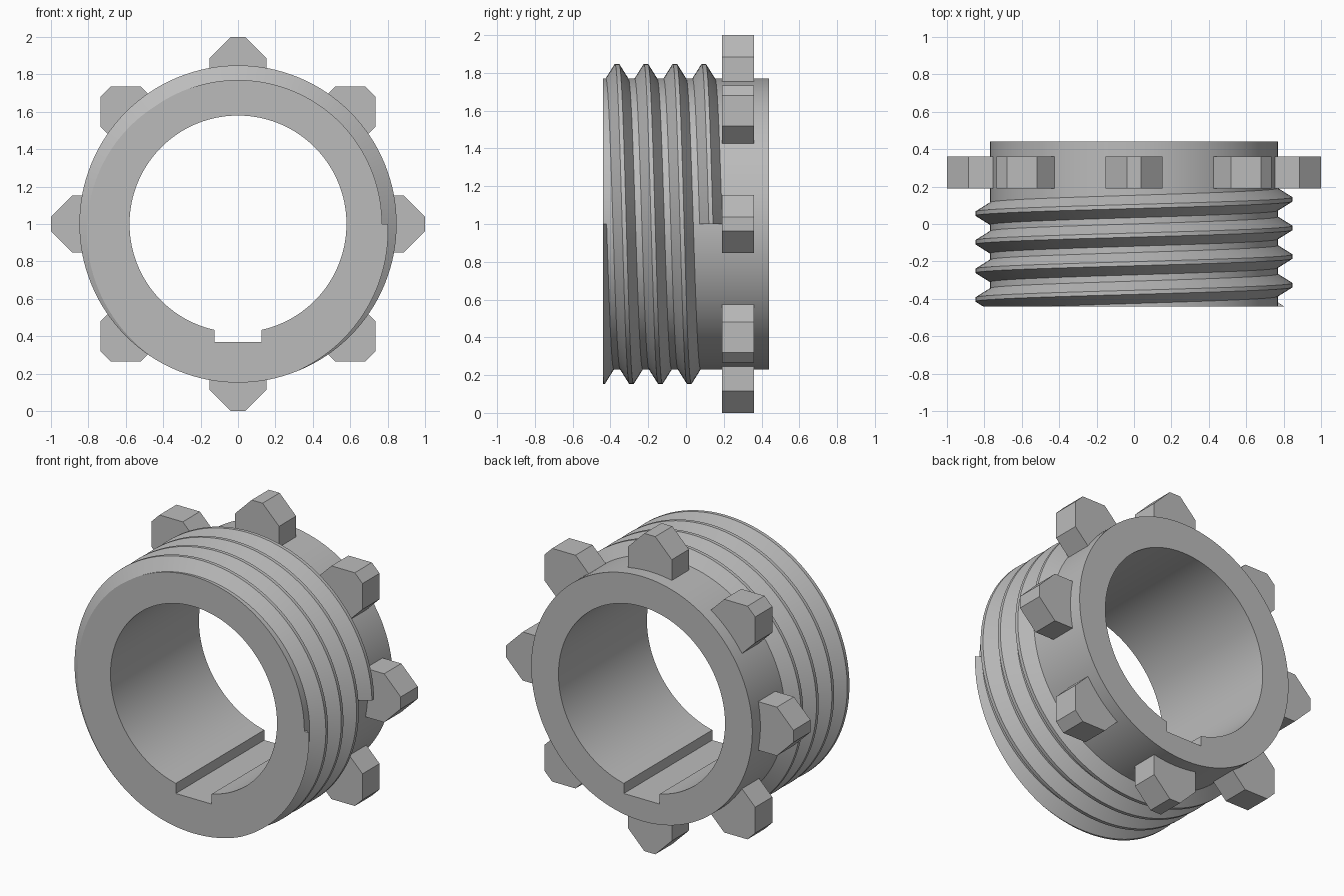
import bpy, bmesh
from math import sin, cos, pi, tau, asin, radians

if "Cube" in bpy.data.objects:
    bpy.data.objects.remove(bpy.data.objects["Cube"], do_unlink=True)

SEG = 128                  # facets per turn
R_BODY, R_BORE, R_CREST = 0.77, 0.58, 0.848
HALF = 0.44                # half the body length
CZ = 1.0                   # height of the axis

grey = bpy.data.materials.new("plain_grey")
grey.use_nodes = True
grey.diffuse_color = (0.5, 0.5, 0.5, 1)
grey.node_tree.nodes["Principled BSDF"].inputs["Base Color"].default_value = (0.5, 0.5, 0.5, 1)


def finish(name, bm):
    """Turn a bmesh into a smooth-shaded object with sharp edges kept."""
    bmesh.ops.recalc_face_normals(bm, faces=bm.faces)
    mesh = bpy.data.meshes.new(name)
    bm.to_mesh(mesh)
    bm.free()
    mesh.materials.append(grey)
    obj = bpy.data.objects.new(name, mesh)
    bpy.context.collection.objects.link(obj)
    bpy.ops.object.select_all(action="DESELECT")
    obj.select_set(True)
    bpy.context.view_layer.objects.active = obj
    bpy.ops.object.shade_smooth_by_angle(angle=radians(20))
    return obj


def prism(name, loops, y0, y1):
    """Extrude closed outlines in the x-z plane (later ones are holes) along y."""
    bm = bmesh.new()
    for loop in loops:
        vs = [bm.verts.new((x, y0, z + CZ)) for x, z in loop]
        for a, b in zip(vs, vs[1:] + vs[:1]):
            bm.edges.new((a, b))
    bmesh.ops.triangle_fill(bm, edges=bm.edges[:], use_beauty=True, normal=(0, -1, 0))
    res = bmesh.ops.extrude_face_region(bm, geom=bm.faces[:], use_keep_orig=True)
    top = [g for g in res["geom"] if isinstance(g, bmesh.types.BMVert)]
    bmesh.ops.translate(bm, verts=top, vec=(0, y1 - y0, 0))
    return finish(name, bm)


def arc(r, a0, a1, n):
    return [(r * cos(a0 + (a1 - a0) * i / n), r * sin(a0 + (a1 - a0) * i / n)) for i in range(n + 1)]


# Sleeve body with a keyed bore
KEY = 0.125
gap = asin(KEY / R_BORE)
outer = arc(R_BODY, 0, tau, SEG)[:-1]
bore = arc(R_BORE, -pi / 2 + gap, 1.5 * pi - gap, SEG) + [(-KEY, -0.63), (KEY, -0.63)]
prism("sleeve_body", [outer, bore], -HALF, HALF)

# Eight lugs around the rear collar
half_lug = [(0.70, 0.153), (0.885, 0.153), (1.0, 0.038)]
lug = half_lug + [(r, -t) for r, t in reversed(half_lug)]
for i in range(8):
    c, s = cos(i * tau / 8), sin(i * tau / 8)
    prism(f"lug_{i + 1}", [[(r * c - t * s, r * s + t * c) for r, t in lug]], 0.19, 0.36)

# Four-turn helical thread, trimmed flush with the front face
PITCH, TURNS, END_Y = 0.153, 4, 0.132
section = [(R_BODY - 0.002, -0.061), (R_CREST, -0.011), (R_CREST, 0.011), (R_BODY - 0.002, 0.061)]
bm = bmesh.new()
rings = []
for i in range(SEG * TURNS + 1):
    a = tau * i / SEG
    y = END_Y - PITCH * i / SEG
    rings.append([bm.verts.new((r * cos(a), y + dy, r * sin(a) + CZ)) for r, dy in section])
for p, q in zip(rings, rings[1:]):
    for k in range(4):
        bm.faces.new((p[k], p[(k + 1) % 4], q[(k + 1) % 4], q[k]))
bm.faces.new(rings[0])
bm.faces.new(rings[-1])
cut = bmesh.ops.bisect_plane(bm, geom=bm.verts[:] + bm.edges[:] + bm.faces[:],
                             plane_co=(0, -HALF, 0), plane_no=(0, -1, 0), clear_outer=True)
rim = [e for e in cut["geom_cut"] if isinstance(e, bmesh.types.BMEdge)]
bmesh.ops.triangle_fill(bm, edges=rim, use_beauty=True, normal=(0, -1, 0))
finish("screw_thread", bm)
